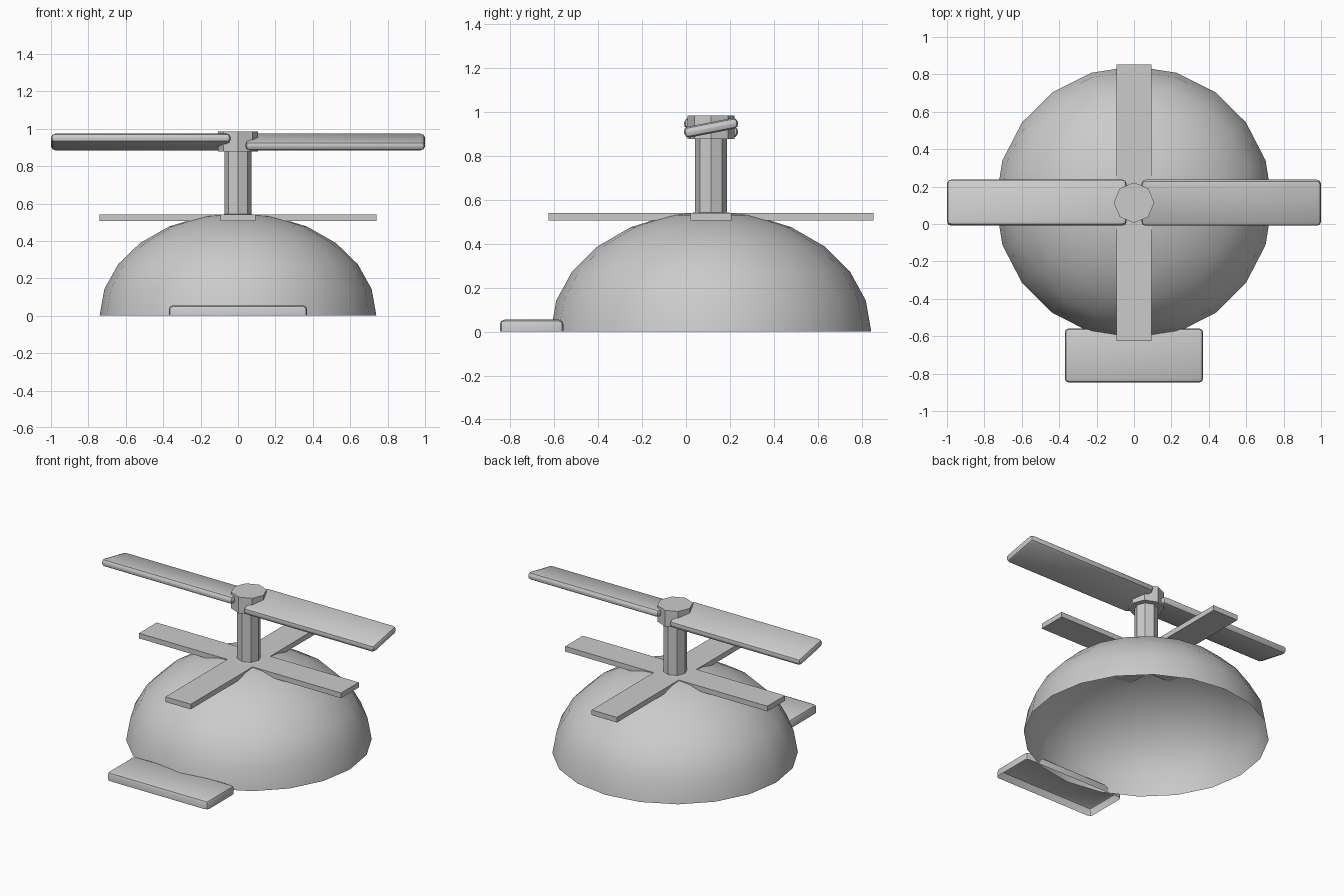
import bpy, bmesh, math
from mathutils import Matrix, Vector

if "Cube" in bpy.data.objects:
    bpy.data.objects.remove(bpy.data.objects["Cube"])

CY = 0.114  # y of the dome and rotor axis


def make(name, bm, smooth=None):
    bmesh.ops.recalc_face_normals(bm, faces=bm.faces[:])
    mesh = bpy.data.meshes.new(name)
    bm.to_mesh(mesh)
    bm.free()
    ob = bpy.data.objects.new(name, mesh)
    bpy.context.collection.objects.link(ob)
    if smooth is not None:
        bpy.ops.object.select_all(action='DESELECT')
        bpy.context.view_layer.objects.active = ob
        ob.select_set(True)
        bpy.ops.object.shade_smooth_by_angle(angle=math.radians(smooth))
    return ob


def box(size, centre, bevel=0.0, tilt=0.0, segments=2):
    bm = bmesh.new()
    bmesh.ops.create_cube(bm, size=1)
    bmesh.ops.scale(bm, vec=size, verts=bm.verts)
    if bevel:
        bmesh.ops.bevel(bm, geom=bm.edges[:], offset=bevel, segments=segments,
                        profile=0.5, affect='EDGES')
    mat = Matrix.Translation(centre) @ Matrix.Rotation(tilt, 4, 'X')
    bmesh.ops.transform(bm, matrix=mat, verts=bm.verts)
    return bm


def octagon(name, radius, z0, z1):
    bm = bmesh.new()
    bmesh.ops.create_cone(bm, cap_ends=True, segments=8, radius1=radius,
                          radius2=radius, depth=z1 - z0)
    bmesh.ops.translate(bm, vec=(0, CY, (z0 + z1) / 2), verts=bm.verts)
    return make(name, bm)


def cut_below_ground(bm):
    bmesh.ops.bisect_plane(bm, geom=bm.verts[:] + bm.edges[:] + bm.faces[:],
                           dist=1e-5, plane_co=(0, 0, 0), plane_no=(0, 0, -1),
                           clear_outer=True)


# Cap dome: open half sphere
bm = bmesh.new()
bmesh.ops.create_uvsphere(bm, u_segments=20, v_segments=12, radius=1)
bmesh.ops.scale(bm, vec=(0.74, 0.73, 0.55), verts=bm.verts)
cut_below_ground(bm)
bmesh.ops.translate(bm, vec=(0, CY, 0), verts=bm.verts)
make("cap_dome", bm, 40)

# Brim: shallow rounded plate, open underneath
bm = box((0.74, 0.29, 0.11), (0, -0.703, 0), bevel=0.022)
cut_below_ground(bm)
make("brim", bm, 40)

# Crossed straps on top of the dome
make("strap_side", box((1.48, 0.185, 0.034), (0, CY, 0.524)))
make("strap_front_back", box((0.185, 1.48, 0.034), (0, CY, 0.524)))

# Rotor shaft and hub
octagon("rotor_shaft", 0.072, 0.50, 0.90)
octagon("rotor_hub", 0.108, 0.877, 0.984)

# Two blades pitched in opposite directions
for side, name in ((1, "blade_right"), (-1, "blade_left")):
    bm = box((0.96, 0.25, 0.05), (side * 0.52, CY, 0.929), bevel=0.022,
             tilt=side * math.radians(11))
    make(name, bm, 40)
